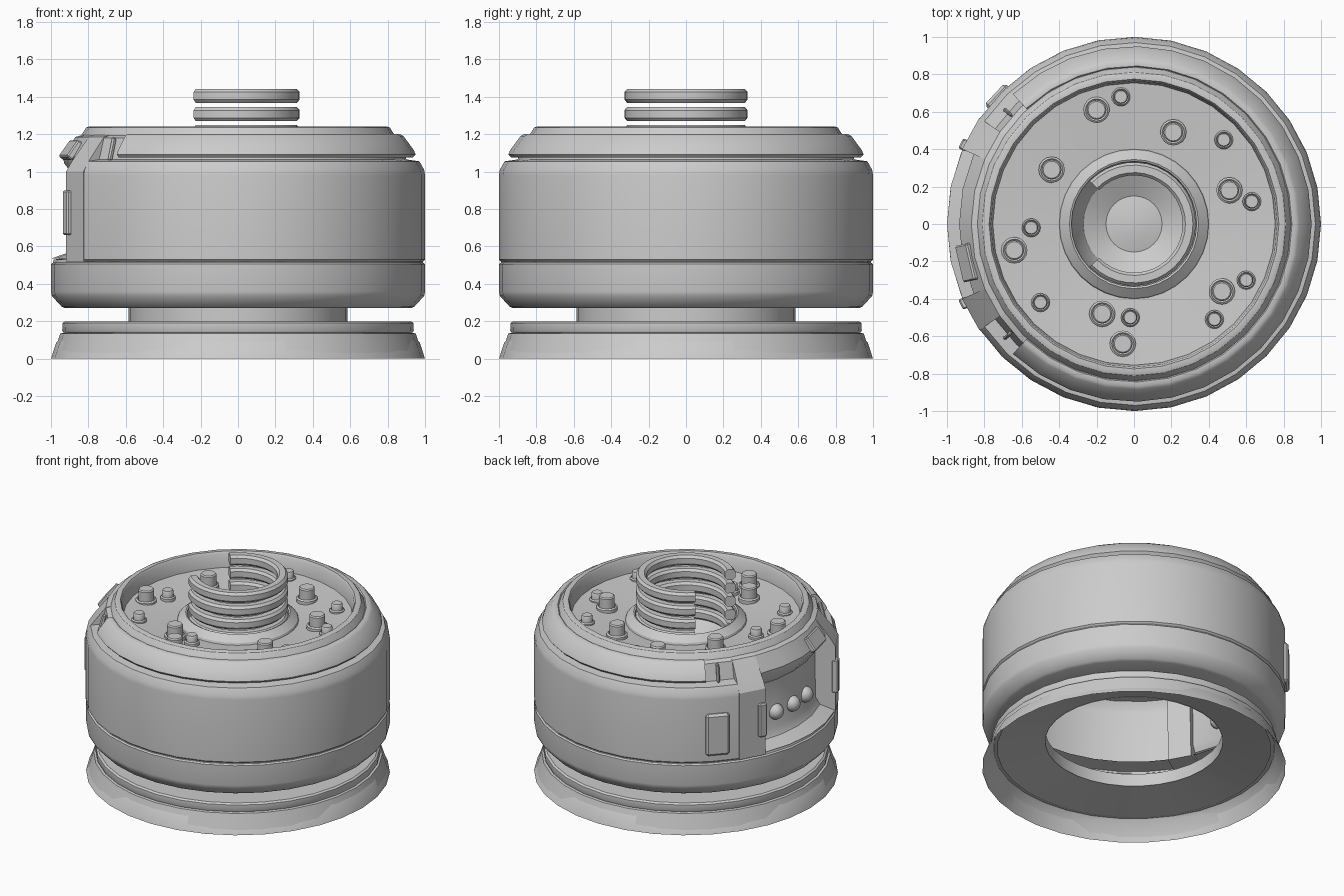
import bpy, bmesh
from math import sin, cos, radians
from mathutils import Matrix, Vector

if "Cube" in bpy.data.objects:
    bpy.data.objects.remove(bpy.data.objects["Cube"])

grey = bpy.data.materials.new("light_grey")
grey.use_nodes = True
grey.diffuse_color = (0.6, 0.6, 0.6, 1)
grey.node_tree.nodes["Principled BSDF"].inputs["Base Color"].default_value = (0.6, 0.6, 0.6, 1)


def finish(bm, name, closed=True):
    if closed:
        bmesh.ops.recalc_face_normals(bm, faces=bm.faces)
    mesh = bpy.data.meshes.new(name)
    bm.to_mesh(mesh)
    bm.free()
    mesh.materials.append(grey)
    ob = bpy.data.objects.new(name, mesh)
    bpy.context.scene.collection.objects.link(ob)
    bpy.ops.object.select_all(action='DESELECT')
    ob.select_set(True)
    bpy.context.view_layer.objects.active = ob
    bpy.ops.object.shade_smooth_by_angle(angle=radians(32))
    return ob


def lathe(name, profile, start=0, end=360, steps=32, closed=False, warp=None):
    """Turn an (r, z) profile about z; closed profiles become capped solids."""
    bm = bmesh.new()
    full = end - start == 360
    rows = []
    for i in range(steps if full else steps + 1):
        a = radians(start + (end - start) * i / steps)
        pts = warp(i, profile) if warp else profile
        rows.append([bm.verts.new((r * cos(a), r * sin(a), z)) for r, z in pts])
    n = len(profile)
    for i in range(steps):
        p, q = rows[i], rows[(i + 1) % len(rows)]
        for j in range(n if closed else n - 1):
            k = (j + 1) % n
            bm.faces.new((p[j], q[j], q[k], p[k]))
    if closed and not full:
        bm.faces.new(rows[0])
        bm.faces.new(rows[-1])
    bmesh.ops.remove_doubles(bm, verts=bm.verts, dist=0.0001)
    return finish(bm, name, closed)


def plate(name, angle, radius, z, size, tilt=0, bevel=0.008):
    """Box on the wall: size is depth, width, height; tilt leans it inward."""
    bm = bmesh.new()
    bmesh.ops.create_cube(bm, size=1)
    bmesh.ops.scale(bm, vec=Vector(size), verts=bm.verts)
    bmesh.ops.bevel(bm, geom=bm.edges[:], offset=bevel, segments=1, affect='EDGES')
    m = (Matrix.Rotation(radians(angle), 4, 'Z') @ Matrix.Translation((radius, 0, z))
         @ Matrix.Rotation(radians(-tilt), 4, 'Y'))
    bm.transform(m)
    return finish(bm, name)


def skirt_wave(i, profile):
    # The ledge drops at the four cardinal directions
    k = min(i % 8, 8 - i % 8)
    r, z = ((0.972, 0.085), (0.972, 0.085), (0.945, 0.122), (0.935, 0.133), (0.933, 0.135))[k]
    return [profile[0], (r, z)] + profile[2:]


# Base: flared skirt, flat disc, hollow underside and neck
lathe("base_skirt", [(1, 0), (0.95, 0.1), (0.925, 0.14)], warp=skirt_wave)
lathe("base_disc", [(0.9, 0.137), (0.935, 0.14), (0.94, 0.15), (0.938, 0.19),
                    (0.925, 0.2), (0.585, 0.2)])
lathe("base_underside", [(0.585, 0.195), (0.95, 0.135), (0.995, 0)])
lathe("neck", [(0.585, 0.19), (0.585, 0.28)])

# Drum: lower band and main wall, left open on the panel side
lathe("lower_band", [(0.585, 0.27), (0.925, 0.27), (0.945, 0.28), (0.995, 0.335),
                     (1, 0.36), (1, 0.505), (0.99, 0.513), (0.985, 0.53), (0.88, 0.545)])
FRAME, RECESS = 145.5, 156.5
lathe("main_wall", [(0.985, 0.515), (1, 0.53), (1, 0.98), (0.995, 1.01), (0.97, 1.055),
                    (0.9, 1.065), (0.87, 1.18), (0.82, 1.2)], -FRAME, FRAME, 26)

# Control panel: raised cheeks, recessed middle, three domed buttons
cheek = [(0.84, 0.52), (1.003, 0.52), (1.003, 1.0), (0.965, 1.06), (0.87, 1.185),
         (0.82, 1.2), (0.82, 1.0)]
lathe("panel_cheek_back", cheek, FRAME, RECESS, 1, closed=True)
lathe("panel_cheek_front", cheek, 360 - RECESS, 360 - FRAME, 1, closed=True)
lathe("panel_recess", [(1.0, 0.535), (0.9, 0.57), (0.87, 0.62), (0.865, 0.96), (0.93, 1.045),
                       (0.935, 1.08), (0.87, 1.185), (0.82, 1.2)], RECESS, 360 - RECESS, 4)
for i, a in enumerate((168, 179, 190)):
    bm = bmesh.new()
    bmesh.ops.create_uvsphere(bm, u_segments=16, v_segments=10, radius=0.055)
    bm.transform(Matrix.Rotation(radians(a), 4, 'Z') @ Matrix.Translation((0.865, 0, 0.73)))
    finish(bm, f"panel_button_{i + 1}")
for side, s in (("back", 1), ("front", -1)):
    plate(f"panel_clip_{side}", 180 - s * 25, 1.0, 0.78, (0.045, 0.06, 0.24))
    plate(f"shoulder_slot_{side}", 180 - s * 41.5, 0.9, 1.12, (0.03, 0.02, 0.13), 15)
plate("shoulder_tab", 193, 0.915, 1.115, (0.04, 0.2, 0.11), 36)
plate("wall_block", 137, 0.995, 0.725, (0.05, 0.16, 0.3), bevel=0.015)

# Bumper collar around the shoulder, ending either side of the panel
lathe("collar", [(0.84, 1.075), (0.935, 1.075), (0.95, 1.092), (0.94, 1.115), (0.885, 1.19),
                 (0.868, 1.2), (0.845, 1.2), (0.83, 1.18)], -133, 133, 24, closed=True)

# Top rim, sunken dish, raised ring and central bowl
lathe("top_dish", [(0.85, 1.17), (0.835, 1.2), (0.812, 1.235), (0.8, 1.24), (0.775, 1.24),
                   (0.765, 1.225), (0.755, 1.13), (0.4, 1.1), (0.395, 1.115), (0.345, 1.155),
                   (0.335, 1.15), (0.325, 1.08), (0.27, 0.98), (0.15, 0.92),
                   (0.08, 0.935), (0, 0.94)])

# Stack of open spring coils
section = [(0.275, -0.037), (0.315, -0.037), (0.33, -0.02), (0.33, 0.02),
           (0.315, 0.037), (0.275, 0.037), (0.26, 0.02), (0.26, -0.02)]
for i in range(5):
    lathe(f"spring_coil_{i + 1}", [(r, 1.405 - 0.097 * i + z) for r, z in section],
          -136, 136, 28, closed=True)

# Pegs standing in the dish, each on a flange
big = [(-0.2, 0.61), (0.21, 0.49), (-0.44, 0.29), (0.51, 0.18),
       (-0.64, -0.14), (0.47, -0.36), (-0.17, -0.48), (-0.06, -0.64)]
small = [(-0.07, 0.68), (0.48, 0.45), (0.63, 0.12), (-0.55, -0.02),
         (0.6, -0.3), (-0.5, -0.42), (-0.02, -0.5), (0.43, -0.51)]
for label, spots, r, top in (("large", big, 0.07, 1.21), ("small", small, 0.05, 1.18)):
    for i, (x, y) in enumerate(spots):
        peg = lathe(f"{label}_peg_{i + 1}",
                    [(r, 1.08), (r, 1.13), (r * 0.85, 1.138), (r * 0.75, 1.13), (r * 0.75, top - 0.008),
                     (r * 0.65, top), (0, top)], steps=16)
        peg.location = (x, y, 0)
